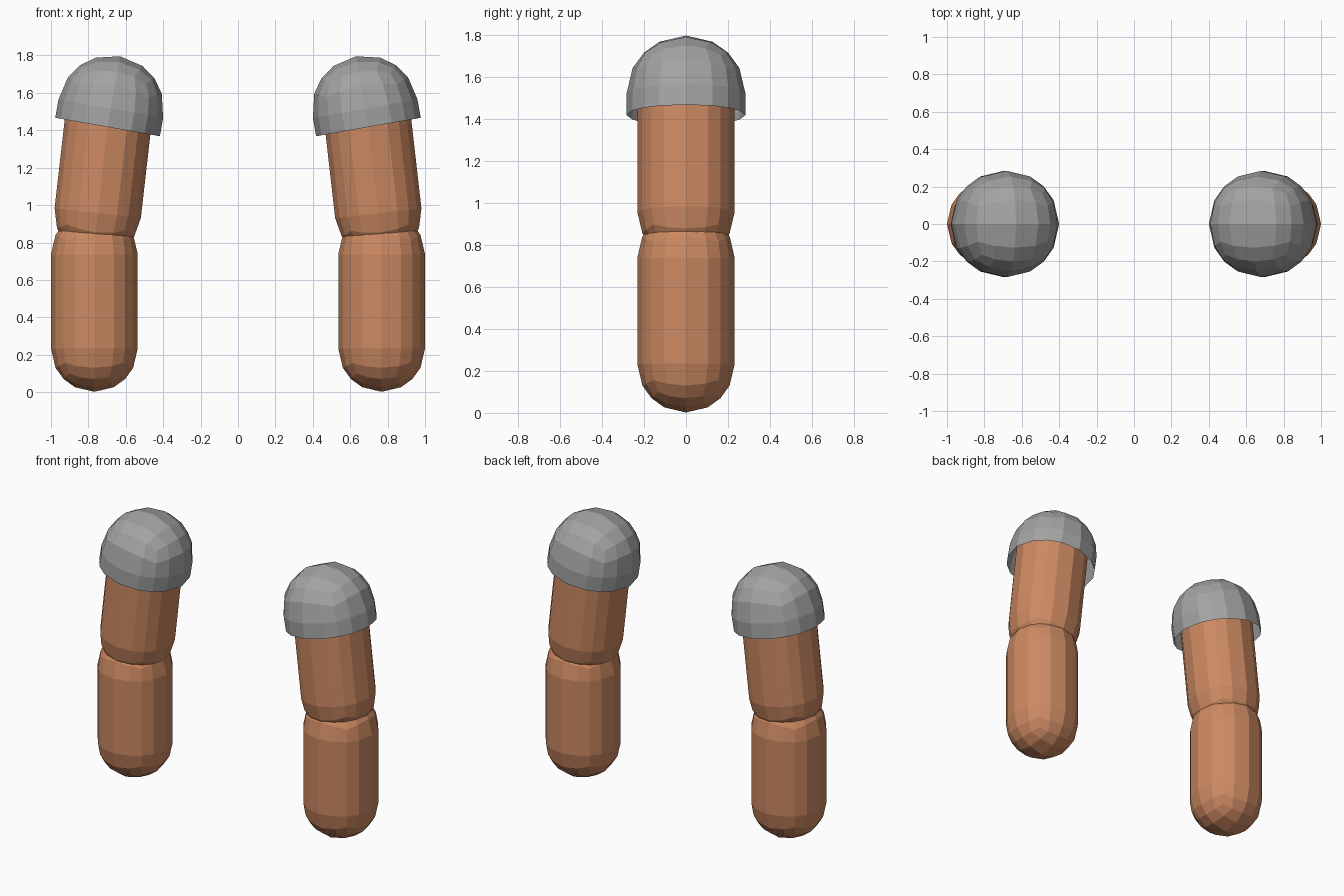
import bpy, bmesh, math
from mathutils import Matrix, Vector

if "Cube" in bpy.data.objects:
    bpy.data.objects.remove(bpy.data.objects["Cube"])


def material(name, rgb):
    m = bpy.data.materials.new(name)
    m.diffuse_color = (*rgb, 1)
    m.use_nodes = True
    m.node_tree.nodes["Principled BSDF"].inputs["Base Color"].default_value = m.diffuse_color
    return m


skin = material("warm tan", (0.604, 0.251, 0.122))
grey = material("mid grey", (0.366, 0.366, 0.366))


def half_ball(radius):
    """Upper half of a ball made from an evenly divided cube, open at the equator."""
    bm = bmesh.new()
    bmesh.ops.create_cube(bm, size=2)
    bmesh.ops.subdivide_edges(bm, edges=bm.edges[:], cuts=3, use_grid_fill=True)
    low = [f for f in bm.faces if f.calc_center_median().z < 0]
    bmesh.ops.delete(bm, geom=low, context='FACES')
    for v in bm.verts:
        v.co = v.co.normalized() * radius
    return bm


def finish(bm, name, mat, origin, tilt):
    me = bpy.data.meshes.new(name)
    bm.to_mesh(me)
    bm.free()
    me.materials.append(mat)
    ob = bpy.data.objects.new(name, me)
    ob.matrix_world = Matrix.Translation(origin) @ Matrix.Rotation(math.radians(tilt), 4, 'Y')
    bpy.context.collection.objects.link(ob)


def capsule(name, mat, radius, length, origin, tilt):
    """Capsule whose lower ball centre sits on the origin."""
    bm = half_ball(radius)
    copy = bmesh.ops.duplicate(bm, geom=bm.verts[:] + bm.edges[:] + bm.faces[:])["geom"]
    lower = {g for g in copy if isinstance(g, bmesh.types.BMVert)}
    for v in bm.verts:
        v.co.z = -v.co.z if v in lower else v.co.z + length
    bmesh.ops.bridge_loops(bm, edges=[e for e in bm.edges if e.is_boundary])
    bmesh.ops.recalc_face_normals(bm, faces=bm.faces[:])
    finish(bm, name, mat, origin, tilt)


def cap(name, mat, radius, skirt, origin, tilt):
    """Open dome with a short straight skirt below its equator."""
    bm = half_ball(radius)
    rim = [e for e in bm.edges if e.is_boundary]
    out = bmesh.ops.extrude_edge_only(bm, edges=rim)["geom"]
    for v in out:
        if isinstance(v, bmesh.types.BMVert):
            v.co.z -= skirt
    bmesh.ops.recalc_face_normals(bm, faces=bm.faces[:])
    # the open shell must face outward
    top = max(bm.faces, key=lambda f: f.calc_center_median().z)
    if top.normal.z < 0:
        bmesh.ops.reverse_faces(bm, faces=bm.faces[:])
    finish(bm, name, mat, origin, tilt)


# A pair of arms, leaning inward toward the top
for label, s in (("left", -1), ("right", 1)):
    capsule(f"{label}_forearm", skin, 0.232, 0.503, Vector((s * 0.768, 0, 0.234)), 0)
    capsule(f"{label}_upper_arm", skin, 0.232, 0.56, Vector((s * 0.75, 0, 0.957)), -s * 6.5)
    cap(f"{label}_shoulder_cap", grey, 0.284, 0.1, Vector((s * 0.68, 0, 1.516)), -s * 10)
